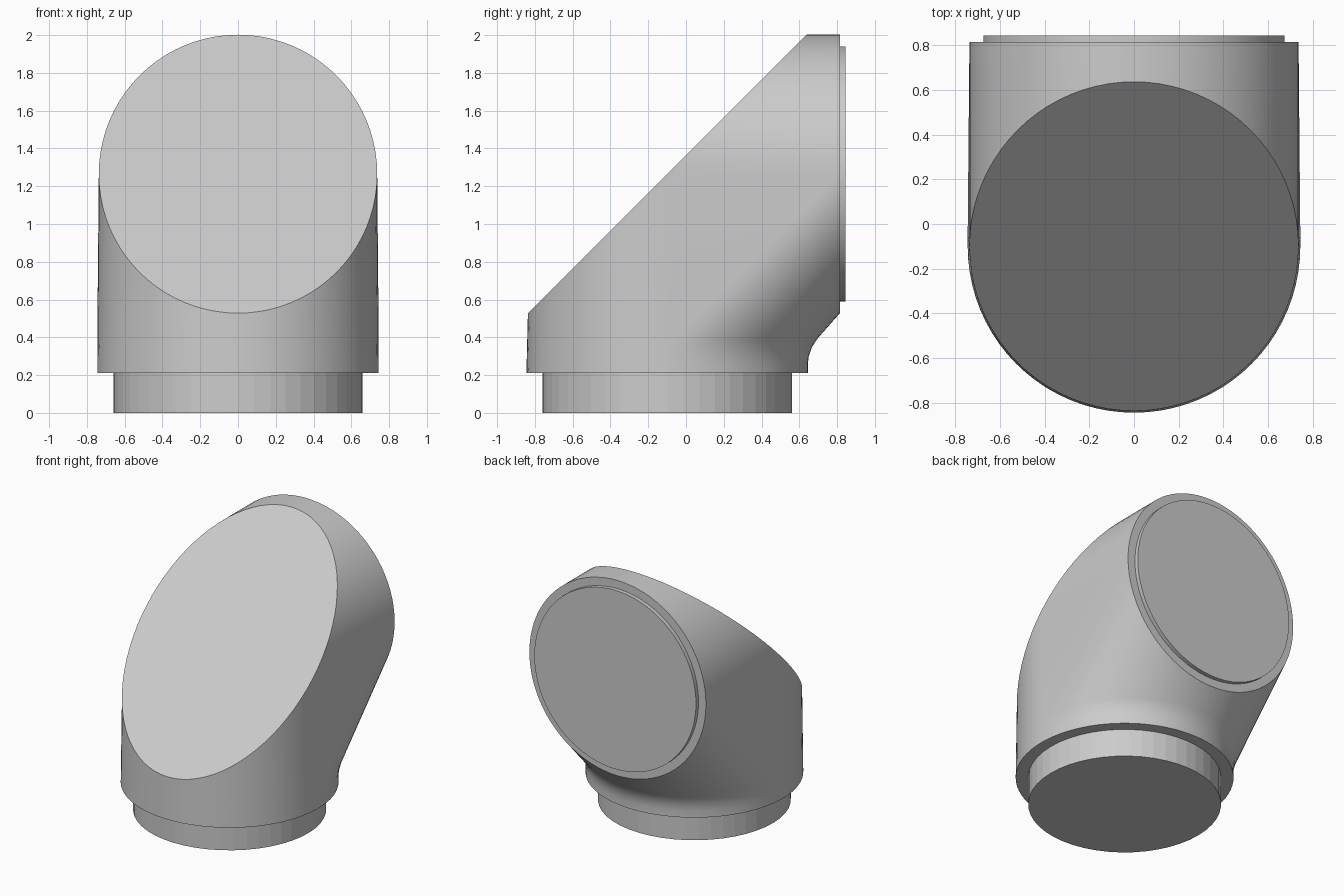
import bpy, bmesh, math
from mathutils import Matrix

cube = bpy.data.objects.get("Cube")
if cube:
    bpy.data.objects.remove(cube)

# Single grey plastic
GREY = (0.6, 0.6, 0.6, 1)
grey = bpy.data.materials.new("light grey")
grey.use_nodes = True
grey.diffuse_color = GREY
grey.node_tree.nodes["Principled BSDF"].inputs["Base Color"].default_value = GREY

R_LOW, R = 0.745, 0.737          # body radius at the bottom and above
AXIS_Y, AXIS_Z = -0.1, 1.265     # the two cylinder axes meet here
BASE_Z, BACK_Y = 0.21, 0.815
N = 40                           # segments per half circle


def finish(name, bm, smooth=None):
    bmesh.ops.recalc_face_normals(bm, faces=bm.faces)
    mesh = bpy.data.meshes.new(name)
    bm.to_mesh(mesh)
    bm.free()
    mesh.materials.append(grey)
    obj = bpy.data.objects.new(name, mesh)
    bpy.context.collection.objects.link(obj)
    if smooth:
        bpy.ops.object.select_all(action='DESELECT')
        obj.select_set(True)
        bpy.context.view_layer.objects.active = obj
        bpy.ops.object.shade_smooth_by_angle(angle=math.radians(smooth))
    return obj


def disc(name, radius, depth, matrix, sides, smooth=None):
    bm = bmesh.new()
    bmesh.ops.create_cone(bm, cap_ends=True, segments=sides, radius1=radius,
                          radius2=radius, depth=depth, matrix=matrix)
    return finish(name, bm, smooth)


# Elbow body: two mitred cylinders with a diagonal fill inside the bend
bm = bmesh.new()


def arc(place, radius, ends=None):
    """Half circle from left to right; place(h) turns its height into y, z."""
    verts = []
    for i in range(N + 1):
        if ends and i in (0, N):
            verts.append(ends[0 if i == 0 else 1])
            continue
        a = math.pi * i / N
        y, z = place(radius * math.sin(a))
        verts.append(bm.verts.new((radius * math.cos(a), y, z)))
    return verts


def strip(a, b):
    for i in range(N):
        loop = list(dict.fromkeys((a[i], a[i + 1], b[i + 1], b[i])))
        bm.faces.new(loop)


def rim(arc_a):
    return arc_a[0], arc_a[-1]


base_front = arc(lambda h: (AXIS_Y - h, BASE_Z), R_LOW)
base_back = arc(lambda h: (AXIS_Y + h, BASE_Z), R_LOW, rim(base_front))
cut_low = arc(lambda h: (AXIS_Y - h, AXIS_Z - h), R)
cut_high = arc(lambda h: (AXIS_Y + h, AXIS_Z + h), R, rim(cut_low))
back_low = arc(lambda h: (BACK_Y, AXIS_Z - h), R)
back_high = arc(lambda h: (BACK_Y, AXIS_Z + h), R, rim(back_low))

# Fillet rings: height and backward shift
inner = [base_back]
for z, shift in ((0.26, 0), (0.3, 0.005), (0.345, 0.02), (0.39, 0.048)):
    inner.append(arc(lambda h: (AXIS_Y + shift + h, z), R_LOW))
inner.append(back_low)
for lower, upper in zip(inner, inner[1:]):
    strip(lower, upper)

strip(base_front, cut_low)
strip(cut_high, back_high)
for side in (0, -1):
    bm.faces.new([ring[side] for ring in inner] + [cut_low[side]])
for one, other in ((base_front, base_back), (cut_low, cut_high), (back_low, back_high)):
    bm.faces.new(one + other[-2:0:-1])
finish("elbow_body", bm, 30)

# Round collar below and shallow plate behind
disc("bottom_collar", 0.66, 0.23, Matrix.Translation((0, AXIS_Y, 0.115)), 48)
disc("back_plate", 0.675, 0.05,
     Matrix.Translation((0, 0.82, AXIS_Z)) @ Matrix.Rotation(math.pi / 2, 4, 'X'), 80, 30)
